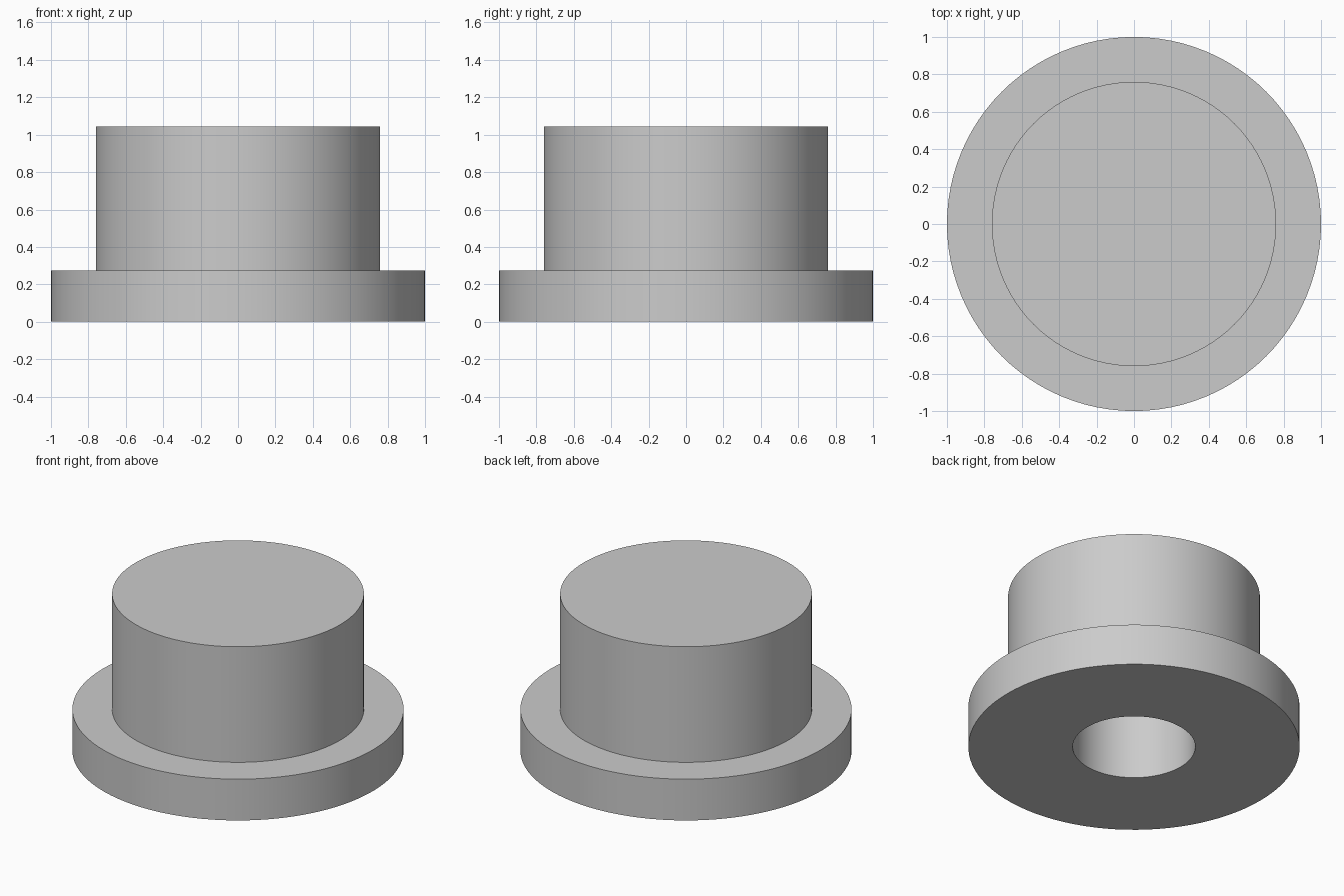
import bpy
import bmesh
import math

cube = bpy.data.objects.get("Cube")
if cube:
    bpy.data.objects.remove(cube, do_unlink=True)

SEGMENTS = 96
FLANGE_R, BOSS_R, BORE_R = 1.0, 0.76, 0.37
FLANGE_TOP, BOSS_TOP, BORE_TOP = 0.275, 1.045, 0.77

grey = bpy.data.materials.new("plain grey")
grey.use_nodes = True
colour = (0.6, 0.6, 0.6, 1.0)
grey.diffuse_color = colour
grey.node_tree.nodes["Principled BSDF"].inputs["Base Color"].default_value = colour


def lathe(name, profile, material):
    """Spin a (radius, height) profile around z into a closed solid."""
    bm = bmesh.new()
    verts = [bm.verts.new((r, 0, z)) for r, z in profile]
    edges = [bm.edges.new(pair) for pair in zip(verts, verts[1:])]
    bmesh.ops.spin(bm, geom=verts + edges, cent=(0, 0, 0), axis=(0, 0, 1),
                   angle=math.tau, steps=SEGMENTS, use_merge=False)
    bmesh.ops.remove_doubles(bm, verts=bm.verts[:], dist=0.0001)
    bmesh.ops.recalc_face_normals(bm, faces=bm.faces[:])
    mesh = bpy.data.meshes.new(name)
    bm.to_mesh(mesh)
    bm.free()
    mesh.materials.append(material)
    obj = bpy.data.objects.new(name, mesh)
    bpy.context.collection.objects.link(obj)
    return obj


# Flanged plug: bore ceiling, bore wall, underside, flange, boss, top
plug = lathe("flanged_plug", [
    (0, BORE_TOP), (BORE_R, BORE_TOP), (BORE_R, 0),
    (FLANGE_R, 0), (FLANGE_R, FLANGE_TOP),
    (BOSS_R, FLANGE_TOP), (BOSS_R, BOSS_TOP), (0, BOSS_TOP),
], grey)

# Smooth round walls with crisp rims
bpy.ops.object.select_all(action="DESELECT")
plug.select_set(True)
bpy.context.view_layer.objects.active = plug
bpy.ops.object.shade_smooth_by_angle(angle=math.radians(30))
